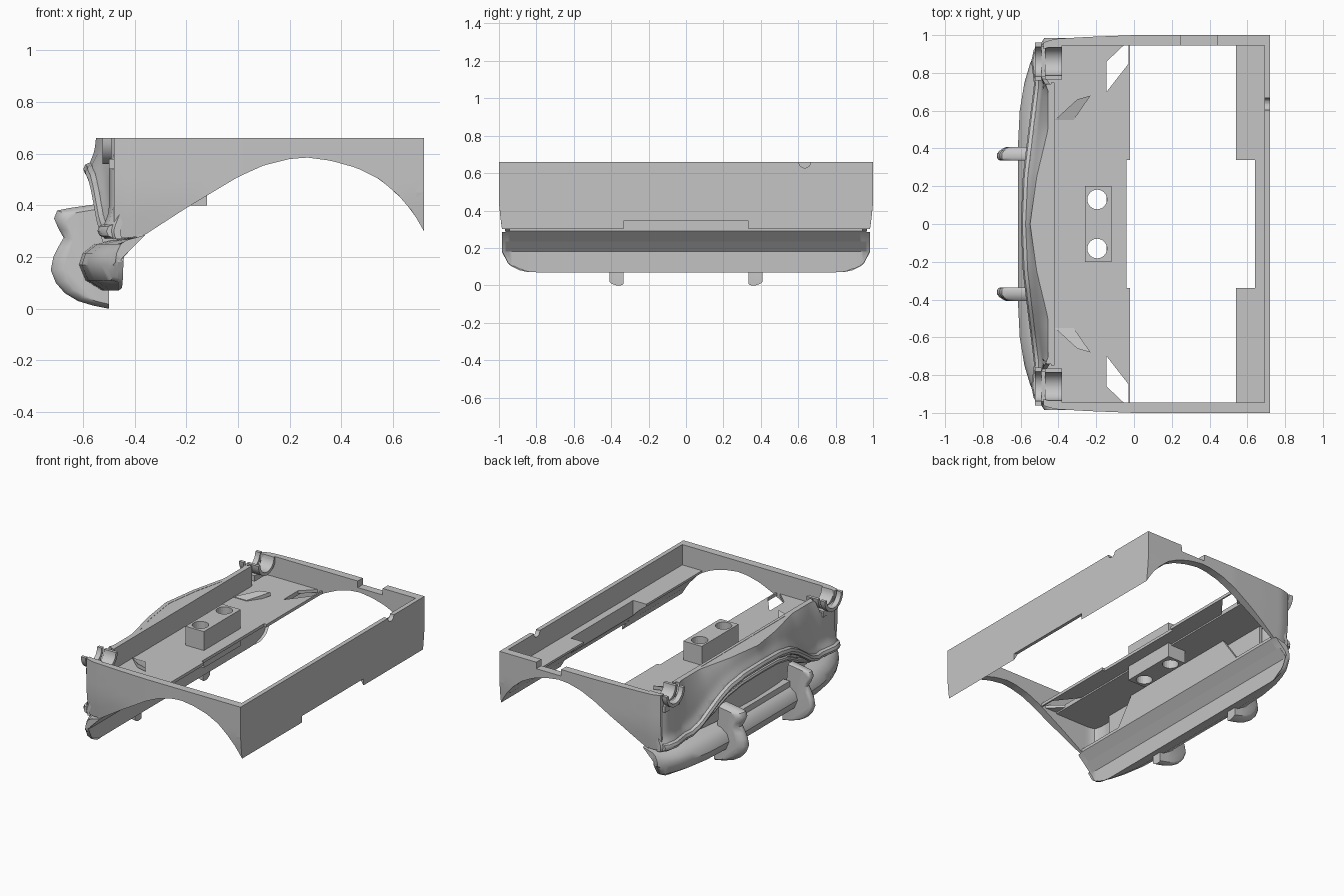
import bpy, bmesh, math

if "Cube" in bpy.data.objects:
    bpy.data.objects.remove(bpy.data.objects["Cube"])

GREY = (0.56, 0.56, 0.56, 1)
mat = bpy.data.materials.new("plain grey")
mat.use_nodes = True
mat.diffuse_color = GREY
mat.node_tree.nodes["Principled BSDF"].inputs["Base Color"].default_value = GREY


def finish(name, bm, smooth=False):
    bmesh.ops.recalc_face_normals(bm, faces=bm.faces)
    mesh = bpy.data.meshes.new(name)
    bm.to_mesh(mesh)
    bm.free()
    obj = bpy.data.objects.new(name, mesh)
    bpy.context.collection.objects.link(obj)
    mesh.materials.append(mat)
    if smooth:
        bpy.ops.object.select_all(action='DESELECT')
        obj.select_set(True)
        bpy.context.view_layer.objects.active = obj
        bpy.ops.object.shade_smooth_by_angle(angle=math.radians(40))
    return obj


def loft(name, rings, smooth=True):
    """Skin a row of equal closed point rings and cap the ends."""
    bm = bmesh.new()
    vs = [[bm.verts.new(p) for p in r] for r in rings]
    n = len(vs[0])
    for a, b in zip(vs, vs[1:]):
        for i in range(n):
            j = (i + 1) % n
            bm.faces.new((a[i], a[j], b[j], b[i]))
    bm.faces.new(vs[0])
    bm.faces.new(vs[-1])
    return finish(name, bm, smooth)


def prism(name, pts, axis, lo, hi, smooth=False):
    """Extrude a flat outline between two positions on an axis."""
    k = "xyz".index(axis)
    return loft(name, [[(*p[:k], h, *p[k:]) for p in pts] for h in (lo, hi)], smooth)


def box(name, x, y, z):
    return prism(name, [(x[0], y[0]), (x[1], y[0]), (x[1], y[1]), (x[0], y[1])], "z", *z)


def lerp(table, t):
    for (a, u), (b, v) in zip(table, table[1:]):
        if t <= b:
            f = max(0, (t - a) / (b - a))
            return u + (v - u) * f
    return table[-1][1]


def circle(cu, cv, r, n=24, start=0, sweep=math.tau):
    return [(cu + r * math.cos(start + sweep * i / n), cv + r * math.sin(start + sweep * i / n))
            for i in range(n)]


# side walls with wheel arch: each ring runs from the arch line to the top edge
ARCH = [(-0.48, 0.27), (-0.37, 0.28), (-0.2, 0.39), (-0.1, 0.45), (0, 0.51), (0.1, 0.555),
        (0.2, 0.58), (0.27, 0.585), (0.36, 0.573), (0.46, 0.545), (0.55, 0.5), (0.62, 0.44),
        (0.68, 0.37), (0.72, 0.3)]
FLARE = [(-0.5, 0.955), (-0.42, 0.98), (-0.25, 0.99), (0, 1), (0.72, 1)]


def tuck(z):
    return 0.016 * max(0, (0.45 - z) / 0.15) ** 1.3


def side_wall(name, s, notched):
    xs = sorted([-0.48 + 1.2 * i / 48 for i in range(49)] + [0.2499, 0.2501, 0.4399, 0.4401])
    rings = []
    for x in xs:
        low = lerp(ARCH, x)
        top = 0.615 if notched and 0.25 < x < 0.44 else 0.66
        ring = []
        for k in range(6):
            z = low + (top - low) * k / 5
            ring.append((x, s * (lerp(FLARE, x) - tuck(z)), z))
        inner = min(0.945, lerp(FLARE, x) - 0.035)
        ring += [(x, s * inner, top), (x, s * inner, low)]
        rings.append(ring)
    loft(name, rings)


side_wall("left_side_wall", 1, True)
side_wall("right_side_wall", -1, False)

# end wall: bottom bevelled along the arch, long notch below, small round notch above
rings = []
for x, low in ((0.69, 0.352), (0.72, 0.3)):
    notch = max(low, 0.345)
    e = 1 - tuck(low)
    yz = [(-1, 0.66), (-1, 0.45), (-e, low), (-0.335, low), (-0.335, notch), (0.335, notch),
          (0.335, low), (e, low), (1, 0.45), (1, 0.66)]
    yz += circle(0.635, 0.66, 0.032, 12, 0, -math.pi) + [(0.603, 0.66)]
    rings.append([(x, y, z) for y, z in yz])
loft("end_wall", rings, smooth=False)

# inner shelf behind the end wall, its underside following the arch
for name, x0, y0, y1 in (("left_shelf", 0.54, 0.34, 0.95), ("middle_shelf", 0.64, -0.34, 0.34),
                         ("right_shelf", 0.54, -0.95, -0.34)):
    under = [(x0 + (0.69 - x0) * i / 5, lerp(ARCH, x0 + (0.69 - x0) * i / 5)) for i in range(6)]
    prism(name, under + [(0.69, 0.52), (x0, 0.52)], "y", y0, y1)

# floor, cross beam, beam lips and corner gussets
floor = box("floor", (-0.47, -0.145), (-0.95, 0.95), (0.49, 0.52))
half = [(-0.145, 0.7), (-0.02, 0.86), (-0.02, 0.34), (-0.04, 0.34)]
prism("cross_beam", half + [(x, -y) for x, y in reversed(half)], "z", 0.5, 0.52)
for side, s in (("left", 1), ("right", -1)):
    box(side + "_beam_lip", (-0.03, -0.02), sorted((s * 0.34, s * 0.95)), (0.5, 0.52))
    prism(side + "_floor_gusset", [(-0.145, s * 0.86), (-0.145, s * 0.95), (-0.05, s * 0.95)],
          "z", 0.5, 0.52)
    loft(side + "_floor_scoop", [
        [(-0.42, s * 0.55, z), (-0.32, s * 0.55, z), (-0.23, s * 0.68, z + 0.03),
         (-0.3, s * 0.66, z + 0.03)] for z in (0.5, 0.525)], smooth=False)

# mount box with two through holes
mount = box("mount_box", (-0.26, -0.12), (-0.2, 0.2), (0.4, 0.65))
for i, y in enumerate((-0.13, 0.13)):
    cutter = prism("hole_cutter_%d" % i, circle(-0.195, y, 0.052), "z", 0.2, 0.8)
    cutter.hide_render = True
    cutter.hide_set(True)
    for target in (mount, floor):
        mod = target.modifiers.new("hole", 'BOOLEAN')
        mod.operation = 'DIFFERENCE'
        mod.object = cutter

# sloping underside panel behind the bumper, and the riser up to the floor
prism("under_panel", [(-0.46, 0.18), (-0.36, 0.29), (-0.36, 0.31), (-0.47, 0.2)],
      "y", -0.965, 0.965)
prism("under_riser", [(-0.6, 0.29), (0.6, 0.29), (0.45, 0.5), (-0.45, 0.5)], "x", -0.38, -0.36)

# nose skin: slopes from the top edge out to a lip, shallow grille recess below it
MOULD = [(0, 0.54), (0.2, 0.53), (0.33, 0.5), (0.43, 0.45), (0.52, 0.39), (0.6, 0.335),
         (0.68, 0.305), (0.95, 0.3)]
FRONT = [(0, -0.555), (0.25, -0.545), (0.5, -0.515), (0.74, -0.485), (0.86, -0.5),
         (0.93, -0.485), (0.965, -0.45)]
TOP = [(0, -0.55), (0.25, -0.515), (0.5, -0.455), (0.72, -0.455), (0.76, -0.485), (0.86, -0.5),
       (0.93, -0.485), (0.965, -0.45)]


def nose_x(s, z):
    lip = lerp(MOULD, s)
    x = lerp(FRONT, s)
    gap = z - lip
    if gap < 0 and s < 0.68:
        return x - 0.025 + min(0.05, -gap * 2)
    t = max(0, gap) / (0.66 - lip)
    return x + (lerp(TOP, s) - x) * t * t - 0.025 * math.exp(-(gap / 0.05) ** 2)


rings = []
for i in range(61):
    y = -0.96 + 1.92 * i / 60
    top = 0.66 if abs(y) < 0.75 else 0.57
    zs = [0.27 + (top - 0.27) * k / 24 for k in range(25)]
    front = [(nose_x(abs(y), z), y, z) for z in zs]
    rings.append(front + [(x + 0.025, y, z) for x, y, z in reversed(front)])
loft("nose_skin", rings)
box("nose_back_wall", (-0.44, -0.42), (-0.75, 0.75), (0.28, 0.66))
edge = [-0.74 + 1.48 * i / 24 for i in range(25)]
prism("nose_cap", [(nose_x(abs(y), 0.66) + 0.005, y) for y in edge] + [(-0.42, 0.74), (-0.42, -0.74)],
      "z", 0.635, 0.658)
box("grille_sill", (-0.56, -0.4), (-0.33, 0.33), (0.25, 0.29))


# raised mouldings that arch over the grille
def moulding(name, drop, out, r):
    rings = []
    for i in range(65):
        y = -0.95 + 1.9 * i / 64
        s = abs(y)
        z = lerp(MOULD, s) - drop * min(1, max(0, (0.7 - s) * 4))
        x = lerp(FRONT, s) - out
        rings.append([(x + a, y, z + b) for a, b in circle(0, 0, r, 8)])
    loft(name, rings)


moulding("upper_moulding", 0, 0.018, 0.026)
moulding("lower_moulding", 0.06, 0, 0.018)

# bumper: a rounded section swept around the nose
PLAN = [(0, -0.615), (0.4, -0.615), (0.6, -0.605), (0.75, -0.58), (0.85, -0.55), (0.93, -0.51),
        (0.985, -0.475)]
LOW = [(0, 0.07), (0.84, 0.07), (0.91, 0.085), (0.95, 0.115), (0.985, 0.18)]
ys = [-0.985, -0.97, -0.95, -0.93, -0.89, -0.85, -0.8, -0.75, -0.67, -0.6, -0.4]
rings = []
for y in ys + [-v for v in reversed(ys)]:
    f, low = lerp(PLAN, abs(y)), lerp(LOW, abs(y))
    w = min(1, (-0.44 - f) / 0.1)
    mid = max(low, 0.1)
    rings.append([(-0.465, y, low), (f + 0.09 * w, y, low), (f + 0.025 * w, y, mid + 0.01),
                  (f, y, max(mid, 0.17)), (f + 0.015 * w, y, 0.215), (f + 0.06 * w, y, 0.25),
                  (f + 0.12 * w, y, 0.265), (-0.36, y, 0.285), (-0.46, y, 0.185)])
loft("bumper", rings)

# hooked overriders on the bumper, tapering towards their outer faces
HOOK = [(-0.5, 0.0), (-0.56, 0.012), (-0.62, 0.03), (-0.67, 0.06), (-0.705, 0.1), (-0.725, 0.15),
        (-0.715, 0.2), (-0.695, 0.24), (-0.675, 0.275), (-0.695, 0.31), (-0.712, 0.35),
        (-0.7, 0.38), (-0.65, 0.39), (-0.545, 0.405), (-0.53, 0.25), (-0.5, 0.07)]
for side, s in (("left", 1), ("right", -1)):
    rings = []
    for y, k in ((0.335, 0.92), (0.34, 0.97), (0.35, 1), (0.372, 1), (0.388, 0.94), (0.4, 0.86),
                 (0.408, 0.78)):
        rings.append([(-0.5 + (x + 0.5) * k, s * y, 0.2 + (z - 0.2) * (0.6 + k * 0.4))
                      for x, z in HOOK])
    loft(side + "_overrider", rings)

    # half-round lamp cradle with an outer rim
    for part, r, x0, x1 in (("cradle", 0.095, -0.47, -0.38), ("rim", 0.1, -0.525, -0.49)):
        arc = circle(s * 0.86, 0.66, r, 16, math.pi, math.pi) + [(s * 0.86 + r, 0.66)]
        inner = [(s * 0.86 + (u - s * 0.86) * 0.78, 0.66 + (v - 0.66) * 0.78) for u, v in arc]
        prism(side + "_lamp_" + part, arc + inner[::-1], "x", x0, x1, smooth=True)
    box(side + "_lamp_bracket", (-0.5, -0.42), sorted((s * 0.78, s * 0.94)), (0.54, 0.58))
